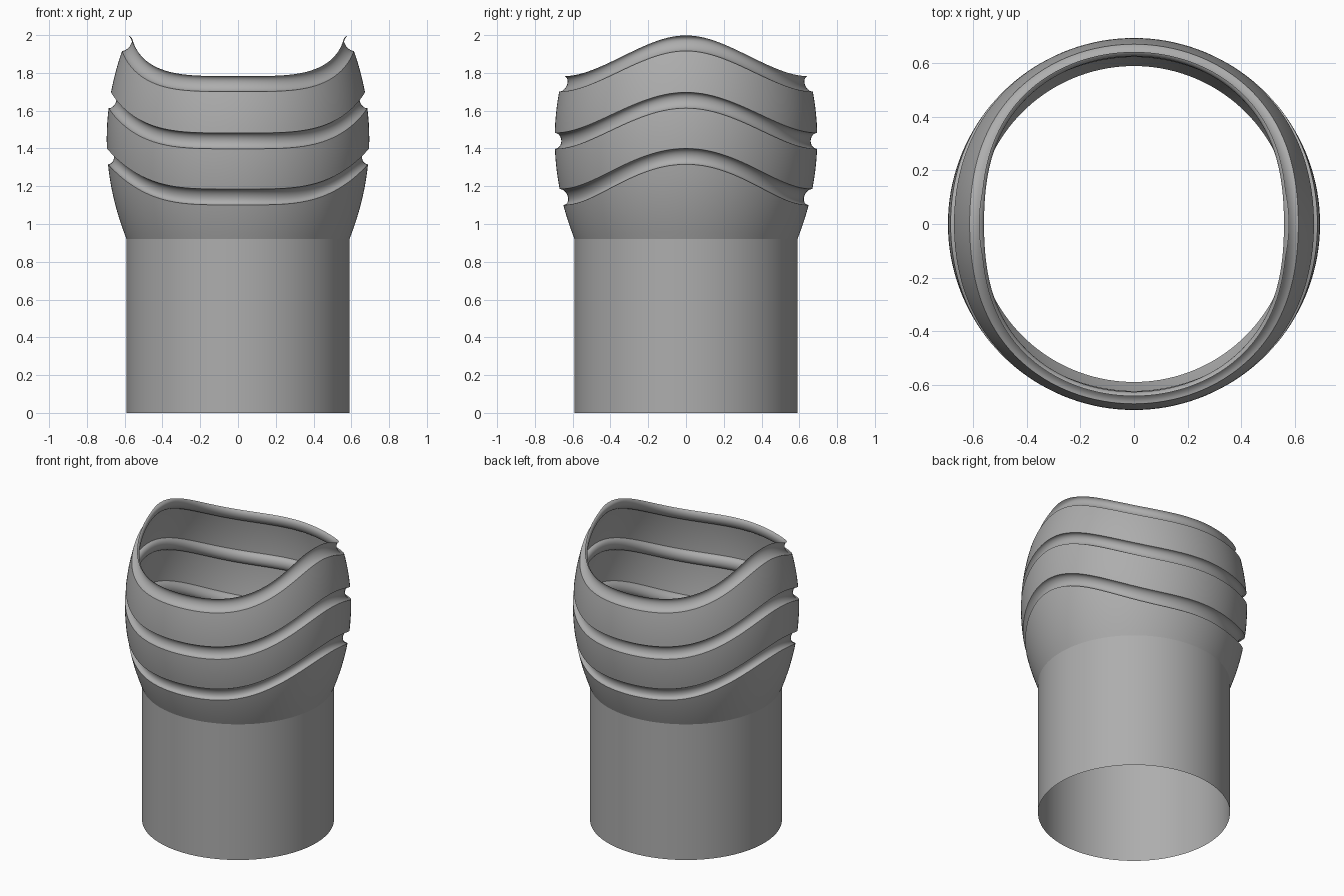
import bpy
import bmesh
import math

if "Cube" in bpy.data.objects:
    bpy.data.objects.remove(bpy.data.objects["Cube"])

SEG = 144          # sides around the vessel
BODY_R = 0.59      # radius of the straight sleeve
WAVE = 0.215       # how far grooves rise at the left and right sides
HALF = 0.042       # half height of a groove
DEPTH = 0.035      # groove depth

grey = bpy.data.materials.new("plain grey")
grey.diffuse_color = (0.42, 0.42, 0.42, 1.0)
grey.use_nodes = True
grey.node_tree.nodes["Principled BSDF"].inputs["Base Color"].default_value = grey.diffuse_color


def bulge(z):
    """Radius of the swollen upper body at height z."""
    return max(BODY_R, 0.695 - 0.374 * (z - 1.45) ** 2)


def loft(name, rows):
    """Open skin through rows of (base height, wave share, inset)."""
    bm = bmesh.new()
    rings = []
    for base, share, inset in rows:
        ring = []
        for i in range(SEG):
            a = math.tau * i / SEG
            z = base + share * WAVE * math.cos(a) ** 4
            r = bulge(z) - inset
            ring.append(bm.verts.new((r * math.cos(a), r * math.sin(a), z)))
        rings.append(ring)
    for low, high in zip(rings, rings[1:]):
        for i in range(SEG):
            j = (i + 1) % SEG
            bm.faces.new((low[i], low[j], high[j], high[i]))
    mesh = bpy.data.meshes.new(name)
    bm.to_mesh(mesh)
    bm.free()
    mesh.materials.append(grey)
    obj = bpy.data.objects.new(name, mesh)
    bpy.context.collection.objects.link(obj)
    bpy.context.view_layer.objects.active = obj
    obj.select_set(True)
    bpy.ops.object.shade_smooth_by_angle(angle=math.radians(35))
    obj.select_set(False)


def groove(name, centre, end=math.pi / 2):
    """Half-round channel pressed into the wall, following the wave."""
    steps = 12
    rows = []
    for k in range(steps + 1):
        t = -math.pi / 2 + (end + math.pi / 2) * k / steps
        rows.append((centre + HALF * math.sin(t), 1, DEPTH * math.cos(t)))
    loft(name, rows)


def band(name, low, high):
    """Plain curved wall between two grooves."""
    loft(name, [(low + (high - low) * k / 8, 1, 0) for k in range(9)])


# Straight sleeve, open at the bottom
loft("sleeve", [(0, 0, 0), (0.46, 0, 0), (0.92, 0, 0)])

# Flare from the level sleeve top to the wavy first groove
centres = (1.143, 1.44, 1.743)
top = centres[0] - HALF
loft("flare", [(0.92 + (top - 0.92) * k / 10, k / 10, 0) for k in range(11)])

# Wavy grooves, the last one forming the rim
groove("lower_groove", centres[0])
groove("middle_groove", centres[1])
groove("rim_groove", centres[2], math.radians(72))

# Bands between the grooves
band("lower_band", centres[0] + HALF, centres[1] - HALF)
band("upper_band", centres[1] + HALF, centres[2] - HALF)
